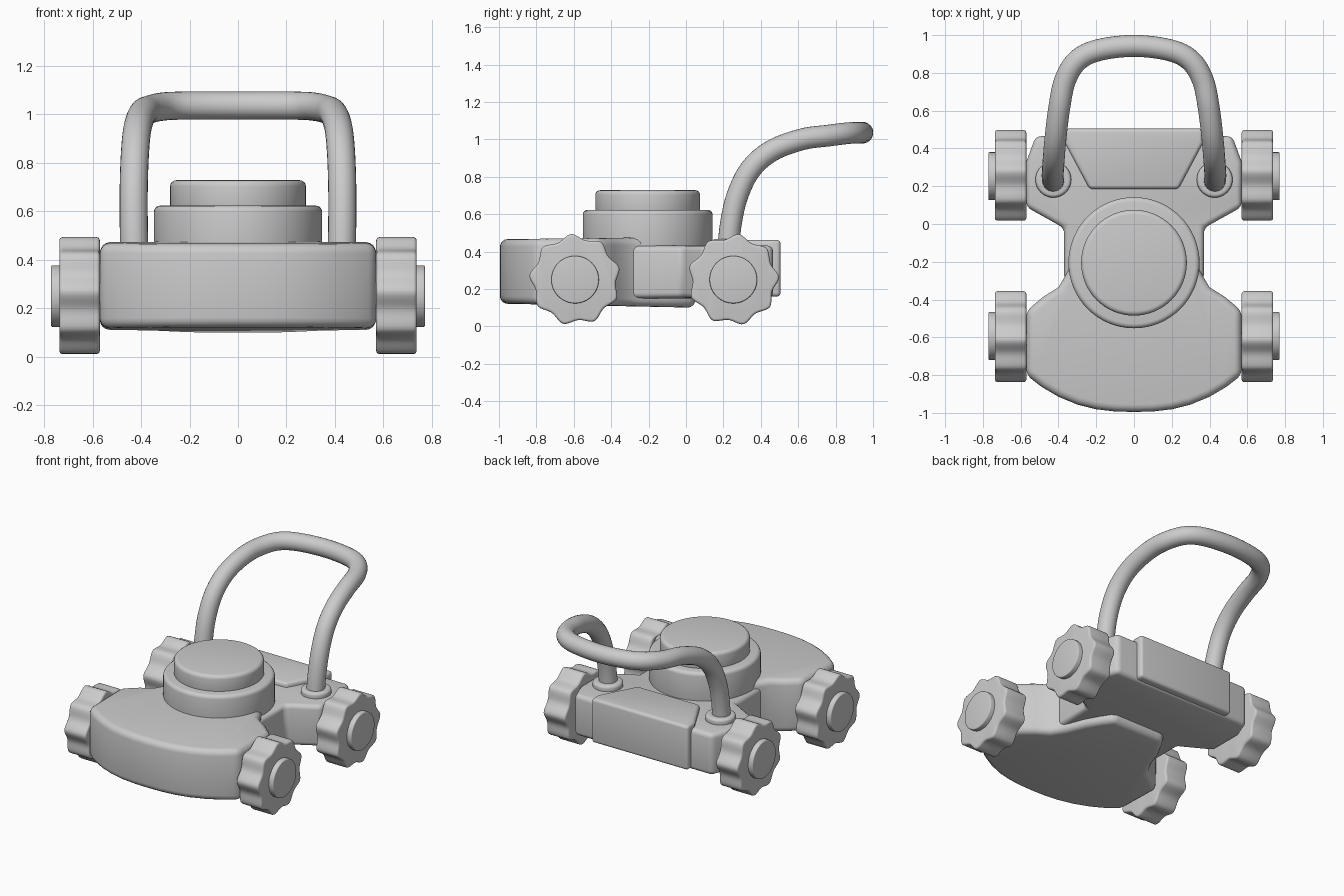
import bpy, bmesh
from math import sin, cos, pi, radians
from mathutils import Matrix, Vector

if "Cube" in bpy.data.objects:
    bpy.data.objects.remove(bpy.data.objects["Cube"])


def finish(name, bm, bevel=0.0, limit=30):
    """Turn a bmesh into a bevelled, smooth-shaded object."""
    bmesh.ops.recalc_face_normals(bm, faces=bm.faces)
    me = bpy.data.meshes.new(name)
    bm.to_mesh(me)
    bm.free()
    ob = bpy.data.objects.new(name, me)
    bpy.context.collection.objects.link(ob)
    bpy.ops.object.select_all(action='DESELECT')
    ob.select_set(True)
    bpy.context.view_layer.objects.active = ob
    if bevel:
        m = ob.modifiers.new("Bevel", 'BEVEL')
        m.width, m.segments = bevel, 4
        m.limit_method, m.angle_limit = 'ANGLE', radians(limit)
        m.use_clamp_overlap = False
        bpy.ops.object.modifier_apply(modifier="Bevel")
    bpy.ops.object.shade_smooth_by_angle(angle=radians(30))
    return ob


def prism(name, outline, bottom, top, bevel, matrix=None, limit=30):
    """Extrude an outline; bottom and top are heights as functions of y."""
    bm = bmesh.new()
    lo = [bm.verts.new((x, y, bottom(y))) for x, y in outline]
    hi = [bm.verts.new((x, y, top(y))) for x, y in outline]
    bm.faces.new(lo[::-1])
    bm.faces.new(hi)
    n = len(outline)
    for i in range(n):
        j = (i + 1) % n
        bm.faces.new((lo[i], lo[j], hi[j], hi[i]))
    if matrix:
        bm.transform(matrix)
    return finish(name, bm, bevel, limit)


def level(z):
    return lambda y: z


def mirrored(half):
    """Complete a right-hand half outline with its left-hand mirror."""
    return half + [(-x, y) for x, y in reversed(half) if x > 1e-6]


def circle(cx, cy, r, n=64):
    return [(cx + r * cos(2 * pi * i / n), cy + r * sin(2 * pi * i / n)) for i in range(n)]


# front deck: bowed nose, wide cheeks, tail tapering under the engine
nose = [(x, -0.995 + 0.195 * (x / 0.57) ** 2.5) for x in (0, .1, .2, .3, .4, .49, .57)]
cheek = [(.57, -.46), (.48, -.385), (.40, -.335), (.35, -.25), (.30, -.12), (.25, -.03), (.2, .05)]
prism("front_deck", mirrored(nose + cheek),
      lambda y: 0.122 - 0.022 * (y + 1) / 1.05,
      lambda y: 0.466 + 0.012 * (y + 1), 0.04)

# rear body with narrow waist
waist = [(.37, -.30), (.37, -.02), (.40, -.005), (.57, .09), (.57, .33), (.52, .465)]
prism("rear_body", mirrored(waist), level(.15), level(.432), 0.03)

# raised panel at the back
prism("rear_panel", mirrored([(.235, .185), (.365, .43), (.365, .505)]),
      level(.16), level(.462), 0.02)

# engine housing
prism("engine_base", circle(0, -.205, .347), level(.40), level(.623), 0.025)
prism("engine_cap", circle(0, -.205, .28), level(.60), level(.728), 0.025)

# scalloped wheels with hubs, local z runs outwards along the axle
for side, label in ((1, "right"), (-1, "left")):
    for end, y, phase in (("front", -.593, 15), ("rear", .253, 3)):
        lobes = []
        for i in range(108):
            a = 2 * pi * i / 108
            r = 0.245 - 0.028 * abs(sin(4.5 * (a - radians(phase)))) ** 1.6
            lobes.append((r * cos(a), r * sin(a)))
        axle = Matrix(((0, 0, side, 0), (1, 0, 0, y), (0, 1, 0, .25), (0, 0, 0, 1)))
        prism(f"{end}_wheel_{label}", lobes, level(.57), level(.737), 0.014, axle, 50)
        prism(f"{end}_hub_{label}", circle(0, 0, .127, 48), level(.70), level(.771), 0.007, axle, 50)
    # collar where the handle meets the body
    prism(f"handle_collar_{label}", circle(side * .427, .235, .095, 40),
          level(.41), level(.468), 0.018)

# bent tube handle
half = [(.427, .225, .40), (.43, .24, .55), (.43, .275, .70), (.425, .345, .84),
        (.415, .46, .94), (.395, .62, 1.0), (.365, .76, 1.02), (.30, .865, 1.033),
        (.19, .92, 1.036), (0, .943, 1.036)]
path = half + [(-x, y, z) for x, y, z in reversed(half[:-1])]
path = [Vector(p) for p in path]


def spline(p, steps=6):
    """Catmull-Rom curve through the points."""
    out = []
    for i in range(len(p) - 1):
        a, b, c, d = p[max(i - 1, 0)], p[i], p[i + 1], p[min(i + 2, len(p) - 1)]
        for s in range(steps):
            t = s / steps
            out.append(0.5 * (2 * b + (c - a) * t + (2 * a - 5 * b + 4 * c - d) * t * t
                              + (3 * b - a - 3 * c + d) * t ** 3))
    return out + [p[-1]]


bm = bmesh.new()
pts = spline(path)
rings, normal, n = [], Vector((0, -1, 0)), 24
for i, p in enumerate(pts):
    tangent = (pts[min(i + 1, len(pts) - 1)] - pts[max(i - 1, 0)]).normalized()
    normal = (normal - tangent * normal.dot(tangent)).normalized()
    side = tangent.cross(normal)
    rings.append([bm.verts.new(p + 0.058 * (normal * cos(2 * pi * k / n) + side * sin(2 * pi * k / n)))
                  for k in range(n)])
for a, b in zip(rings, rings[1:]):
    for k in range(n):
        j = (k + 1) % n
        bm.faces.new((a[k], a[j], b[j], b[k]))
bm.faces.new(rings[0][::-1])
bm.faces.new(rings[-1])
finish("handle", bm)
